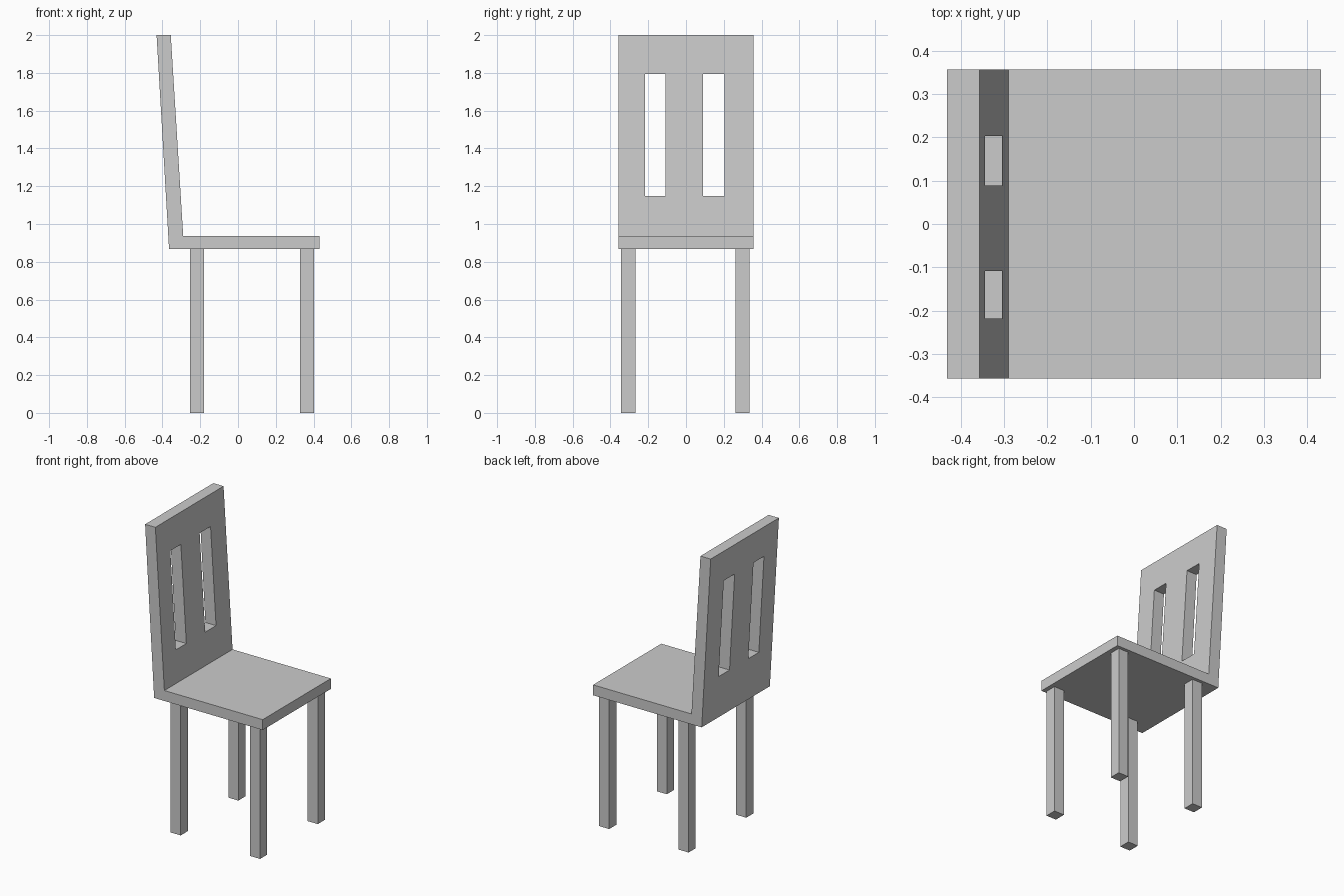
import bpy

if "Cube" in bpy.data.objects:
    bpy.data.objects.remove(bpy.data.objects["Cube"])


def prism(name, profile, y0, y1):
    """Extrude a counter-clockwise (x, z) profile from y0 to y1."""
    n = len(profile)
    verts = [(x, y0, z) for x, z in profile] + [(x, y1, z) for x, z in profile]
    faces = [tuple(range(n)), tuple(range(2 * n - 1, n - 1, -1))]
    faces += [(i, i + n, (i + 1) % n + n, (i + 1) % n) for i in range(n)]
    mesh = bpy.data.meshes.new(name)
    mesh.from_pydata(verts, [], faces)
    obj = bpy.data.objects.new(name, mesh)
    bpy.context.collection.objects.link(obj)
    return obj


def box(name, x0, x1, y0, y1, z0, z1):
    return prism(name, [(x0, z0), (x1, z0), (x1, z1), (x0, z1)], y0, y1)


# Seat and leaning backrest as one L-shaped profile
SEAT_BOTTOM = 0.867
body = prism("seat_and_back", [
    (-0.365, SEAT_BOTTOM), (0.431, SEAT_BOTTOM), (0.431, 0.936),
    (-0.29, 0.936), (-0.356, 2.0), (-0.431, 2.0)], -0.357, 0.357)

# Two upright slots through the backrest
for side, y0, y1 in (("left", 0.089, 0.203), ("right", -0.218, -0.108)):
    cutter = box("slot_cutter_" + side, -0.6, -0.1, y0, y1, 1.149, 1.795)
    cutter.hide_render = True
    mod = body.modifiers.new("slot_" + side, 'BOOLEAN')
    mod.operation = 'DIFFERENCE'
    mod.solver = 'EXACT'
    mod.object = cutter
    bpy.context.view_layer.objects.active = body
    bpy.ops.object.modifier_apply(modifier=mod.name)
    bpy.data.objects.remove(cutter)

# Four square legs
for end, x in (("back", -0.254), ("front", 0.328)):
    for side, y in (("left", 0.261), ("right", -0.343)):
        box(f"{end}_{side}_leg", x, x + 0.074, y, y + 0.075, 0, SEAT_BOTTOM)
